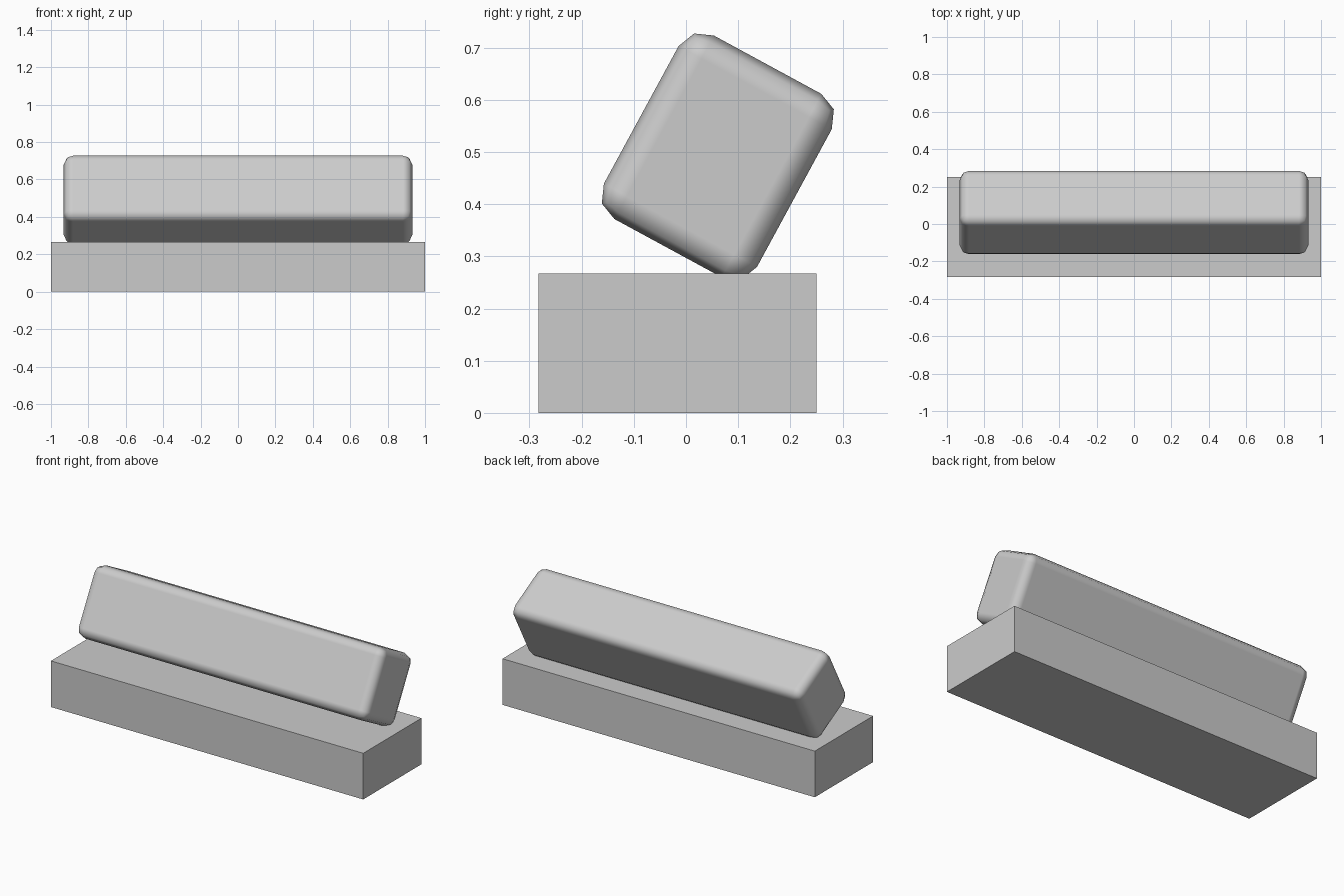
import bpy
import math

if "Cube" in bpy.data.objects:
    bpy.data.objects.remove(bpy.data.objects["Cube"])


def add_box(name, size, center, tilt=0.0):
    bpy.ops.mesh.primitive_cube_add(size=1, location=center)
    ob = bpy.context.object
    ob.name = name
    ob.scale = size
    bpy.ops.object.transform_apply(location=False, rotation=False, scale=True)
    ob.rotation_euler.x = tilt
    return ob


# Flat sharp-edged plinth
add_box("base_block", (2.0, 0.533, 0.267), (0, -0.0165, 0.1335))

# Rounded bar balanced on its long edge
bar = add_box("tilted_bar", (1.864, 0.334, 0.4), (0, 0.061, 0.4915), math.radians(-28.5))
bevel = bar.modifiers.new("rounded_edges", 'BEVEL')
bevel.width = 0.05
bevel.segments = 2
bevel.limit_method = 'NONE'
bevel.harden_normals = True
bpy.ops.object.shade_smooth()
